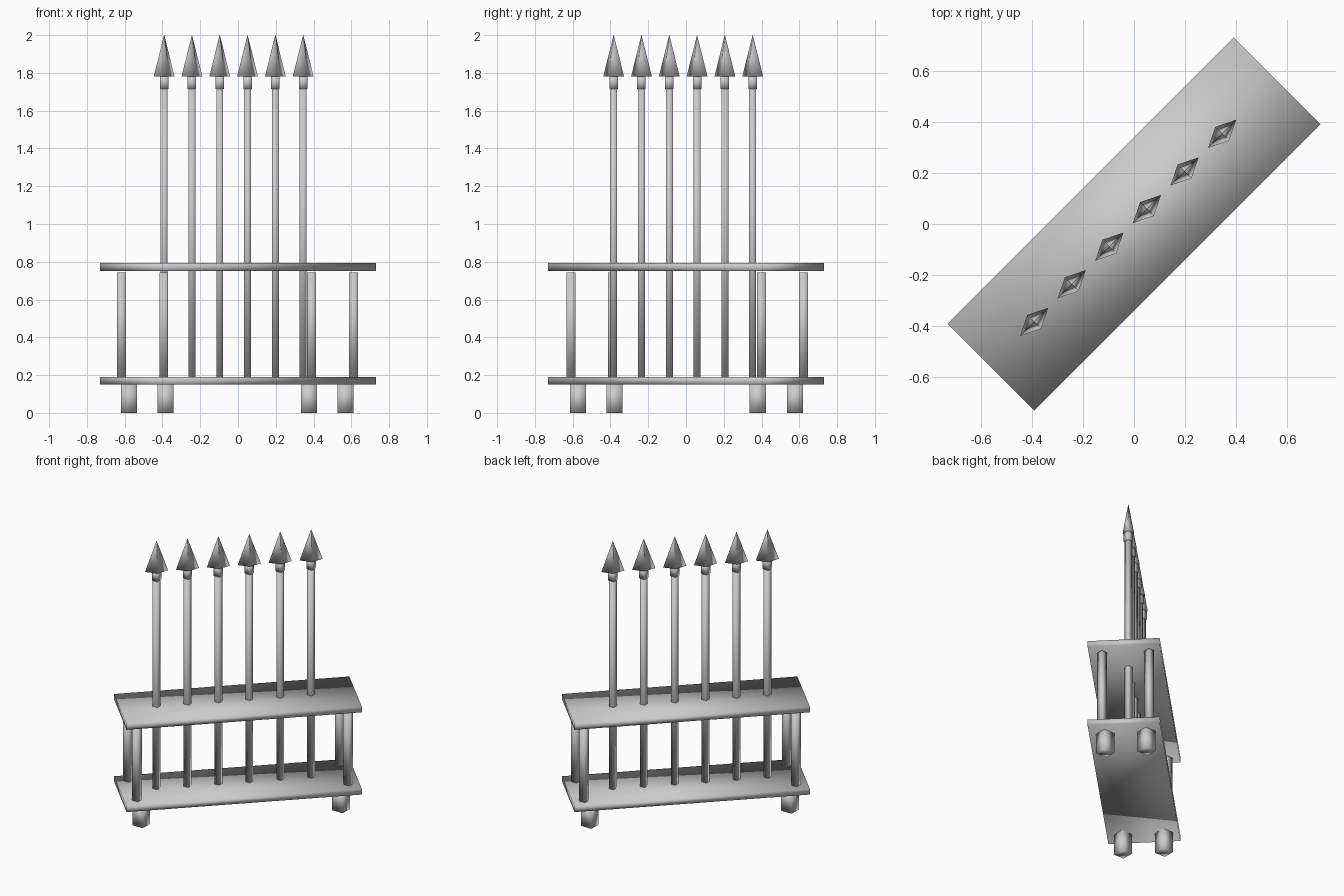
import bpy, bmesh, math

if "Cube" in bpy.data.objects:
    bpy.data.objects.remove(bpy.data.objects["Cube"])

U = math.sqrt(0.5)


def loft(name, rings, loc=(0, 0)):
    """Four-sided column: each ring is (z, half size along diagonal, half size across)."""
    bm = bmesh.new()
    prev = None
    for z, a, b in rings:
        pts = [(a, 0), (0, b), (-a, 0), (0, -b)]
        ring = [bm.verts.new(((p - q) * U + loc[0], (p + q) * U + loc[1], z)) for p, q in pts]
        if prev:
            for i in range(4):
                j = (i + 1) % 4
                bm.faces.new((prev[i], prev[j], ring[j], ring[i]))
        else:
            bm.faces.new(ring[::-1])
        prev = ring
    bm.faces.new(prev)
    bmesh.ops.remove_doubles(bm, verts=bm.verts, dist=1e-5)
    return finish(name, bm)


def finish(name, bm):
    bmesh.ops.recalc_face_normals(bm, faces=bm.faces)
    mesh = bpy.data.meshes.new(name)
    bm.to_mesh(mesh)
    bm.free()
    for p in mesh.polygons:
        p.use_smooth = True
    ob = bpy.data.objects.new(name, mesh)
    bpy.context.collection.objects.link(ob)
    return ob


# Two planks lying on the diagonal
for name, z in (("lower_plank", 0.17), ("upper_plank", 0.772)):
    bm = bmesh.new()
    bmesh.ops.create_cube(bm, size=1)
    bmesh.ops.scale(bm, vec=(1.584, 0.48, 0.042), verts=bm.verts)
    ob = finish(name, bm)
    ob.location.z = z
    ob.rotation_euler.z = math.pi / 4

# Short feet, square to the world axes
h = 0.0425 * math.sqrt(2)
feet = [(-0.578, -0.378), (-0.383, -0.572), (0.375, 0.578), (0.568, 0.38)]
for i, p in enumerate(feet):
    loft(f"foot_{i + 1}", [(0, h, h), (0.15, h, h)], p)

# Corner posts between the planks
h = 0.0235 * math.sqrt(2)
posts = [(-0.617, -0.39), (-0.393, -0.608), (0.39, 0.622), (0.612, 0.40)]
for i, p in enumerate(posts):
    loft(f"post_{i + 1}", [(0.18, h, h), (0.742, h, h)], p)

# Row of spears: shaft, socket and flattened pointed head
h = 0.0185 * math.sqrt(2)
s = 0.0225 * math.sqrt(2)
for i in range(6):
    x = -0.391 + 0.1472 * i
    p = (x, x + 0.008)
    loft(f"spear_shaft_{i + 1}", [(0.18, h, h), (1.73, h, h)], p)
    loft(f"spear_socket_{i + 1}", [(1.715, s, s), (1.785, s, s)], p)
    loft(f"spear_head_{i + 1}", [(1.78, 0.078, 0.038), (2.0, 0.001, 0.001)], p)
